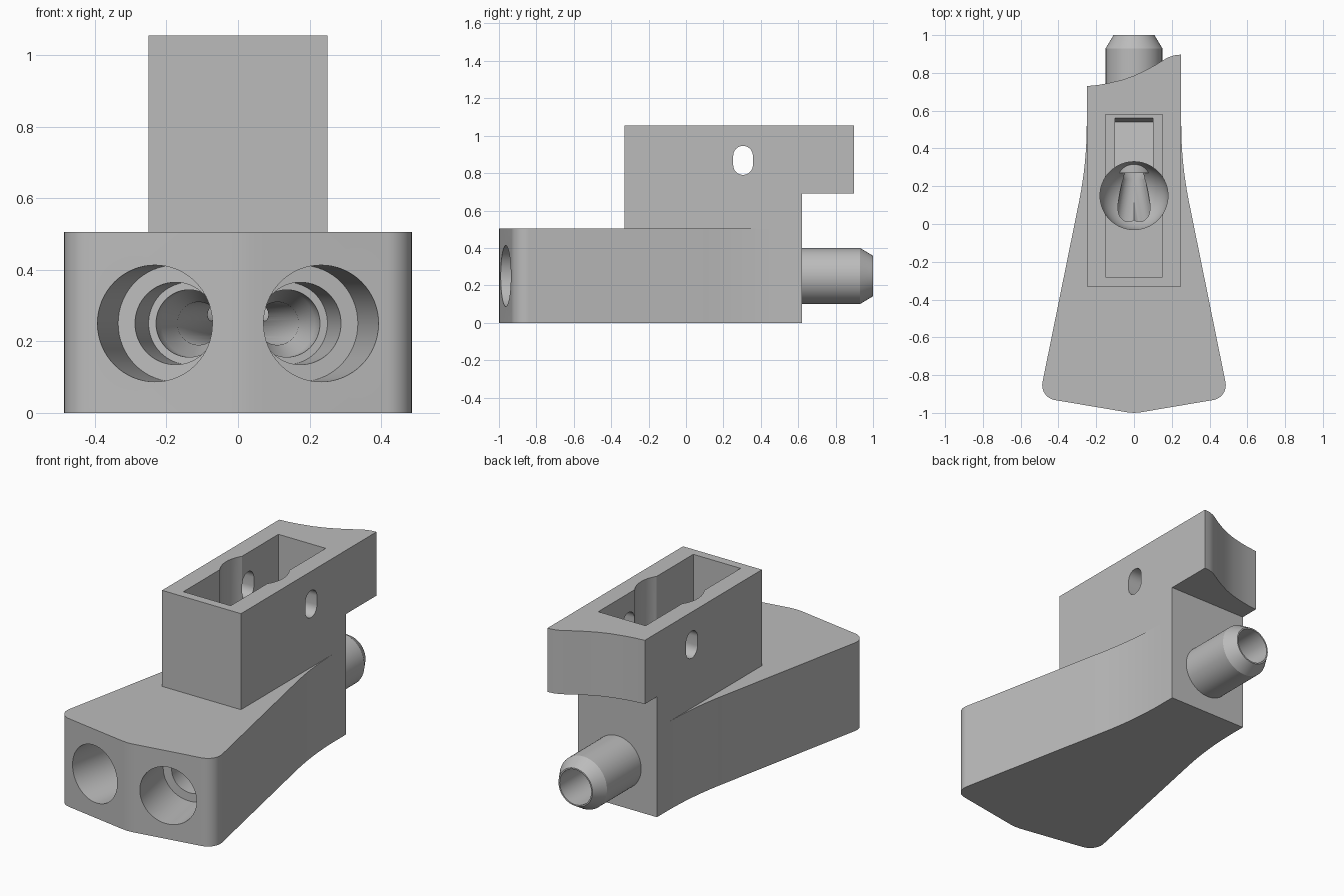
import bpy, bmesh, math
from mathutils import Vector, Matrix

old = bpy.data.objects.get("Cube")
if old:
    bpy.data.objects.remove(old, do_unlink=True)

grey = bpy.data.materials.new("plain_grey")
grey.use_nodes = True
colour = (0.5, 0.5, 0.5, 1)
grey.diffuse_color = colour
grey.node_tree.nodes["Principled BSDF"].inputs["Base Color"].default_value = colour


def finish(bm, name):
    bmesh.ops.recalc_face_normals(bm, faces=bm.faces)
    mesh = bpy.data.meshes.new(name)
    bm.to_mesh(mesh)
    bm.free()
    mesh.materials.append(grey)
    ob = bpy.data.objects.new(name, mesh)
    bpy.context.collection.objects.link(ob)
    return ob


def prism(name, outline, low, high, matrix=Matrix()):
    """Extrude a flat outline from low to high along local z."""
    bm = bmesh.new()
    face = bm.faces.new([bm.verts.new((x, y, low)) for x, y in outline])
    top = bmesh.ops.extrude_face_region(bm, geom=[face])["geom"]
    verts = [v for v in top if isinstance(v, bmesh.types.BMVert)]
    bmesh.ops.translate(bm, verts=verts, vec=(0, 0, high - low))
    bm.transform(matrix)
    return finish(bm, name)


def rect(x, y0, y1):
    return [(-x, y0), (x, y0), (x, y1), (-x, y1)]


def arc(cx, cy, r, a0, a1, n):
    angles = [math.radians(a0 + (a1 - a0) * i / n) for i in range(n + 1)]
    return [(cx + r * math.cos(a), cy + r * math.sin(a)) for a in angles]


def turned(name, profile, origin, axis, n=64):
    """Solid of revolution; profile is (radius, distance along axis)."""
    bm = bmesh.new()
    rings = []
    for r, t in profile:
        rings.append([bm.verts.new((x, y, t)) for x, y in arc(0, 0, r, 0, 360 - 360 / n, n - 1)])
    for a, b in zip(rings, rings[1:]):
        for i in range(n):
            j = (i + 1) % n
            bm.faces.new((a[i], a[j], b[j], b[i]))
    bm.faces.new(rings[0])
    bm.faces.new(rings[-1])
    rot = Vector(axis).to_track_quat("Z", "Y").to_matrix().to_4x4()
    bm.transform(Matrix.Translation(origin) @ rot)
    return finish(bm, name)


def combine(target, tool, operation):
    mod = target.modifiers.new("combine", "BOOLEAN")
    mod.operation, mod.object, mod.solver = operation, tool, "EXACT"
    bpy.context.view_layer.update()
    graph = bpy.context.evaluated_depsgraph_get()
    mesh = bpy.data.meshes.new_from_object(target.evaluated_get(graph))
    target.modifiers.clear()
    target.data = mesh
    bpy.data.objects.remove(tool, do_unlink=True)


# Flared base: half outline from the back edge to the nose, then mirrored
half = [(0.25, 0.62)]
half += arc(2.35, 0.53, 2.1, 180, 191.2, 8)
half += arc(0.406, -0.853, 0.08, 11, -80, 10)
half += [(0.07, -0.991), (0.035, -0.997)]
outline = half + [(0, -1.0)] + [(-x, y) for x, y in reversed(half)]
body = prism("mount_body", outline, 0, 0.505)

# Upper housing with a curved, overhanging back
combine(body, prism("housing_stem", rect(0.25, -0.33, 0.62), 0.4, 0.8), "UNION")
back = [(0.25, 0.897), (0.215, 0.893), (0.18, 0.882), (0.11, 0.84), (0.06, 0.813),
        (0, 0.785), (-0.06, 0.764), (-0.13, 0.747), (-0.19, 0.736), (-0.25, 0.73)]
head = [(-0.25, -0.33), (0.25, -0.33)] + back
combine(body, prism("housing_head", head, 0.69, 1.055), "UNION")

# Rear spigot with a chamfered tip
spigot = [(0.15, 0), (0.15, 0.43), (0.108, 0.5)]
combine(body, turned("spigot", spigot, (0, 0.5, 0.25), (0, 1, 0)), "UNION")

# Top pocket, sloped channel and round-bottomed chamber
combine(body, prism("pocket", rect(0.15, -0.28, 0.58), 0.6, 1.2), "DIFFERENCE")
tilt = Matrix.Translation((0, 0.54, 0.48)) @ Matrix.Rotation(math.radians(-10), 4, "X")
combine(body, prism("channel", rect(0.1, -0.3, 0), 0, 0.125, tilt), "DIFFERENCE")
dome = [(r, z) for r, z in arc(0, 0.42, 0.18, -88, 0, 14)] + [(0.18, 1.2)]
combine(body, turned("chamber", dome, (0, 0.15, 0), (0, 0, 1)), "DIFFERENCE")

# Stepped front bores converging on the chamber
steps = [(0.163, -0.2), (0.163, 0.3), (0.115, 0.3), (0.115, 0.5), (0.094, 0.5),
         (0.094, 0.58), (0.06, 0.64), (0.06, 1.3)]
for side in (-1, 1):
    bore = turned("bore", steps, (side * 0.232, -0.962, 0.25), (-side * 0.19, 0.982, 0))
    combine(body, bore, "DIFFERENCE")

# Bore through the spigot
outlet = turned("outlet", [(0.1, 0), (0.1, 0.9)], (0, 0.27, 0.25), (0, 1, 0))
combine(body, outlet, "DIFFERENCE")

# Rounded slots through both side walls
slot = arc(0, 0.025, 0.0525, 0, 180, 16) + arc(0, -0.025, 0.0525, 180, 360, 16)
for y in (-0.02, 0.305):
    place = Matrix(((0, 0, 1, 0), (1, 0, 0, y), (0, 1, 0, 0.868), (0, 0, 0, 1)))
    combine(body, prism("slot", slot, -0.4, 0.4, place), "DIFFERENCE")

# Smooth curved faces, keep edges crisp
bpy.ops.object.select_all(action="DESELECT")
body.select_set(True)
bpy.context.view_layer.objects.active = body
bpy.ops.object.shade_smooth_by_angle(angle=math.radians(30))
